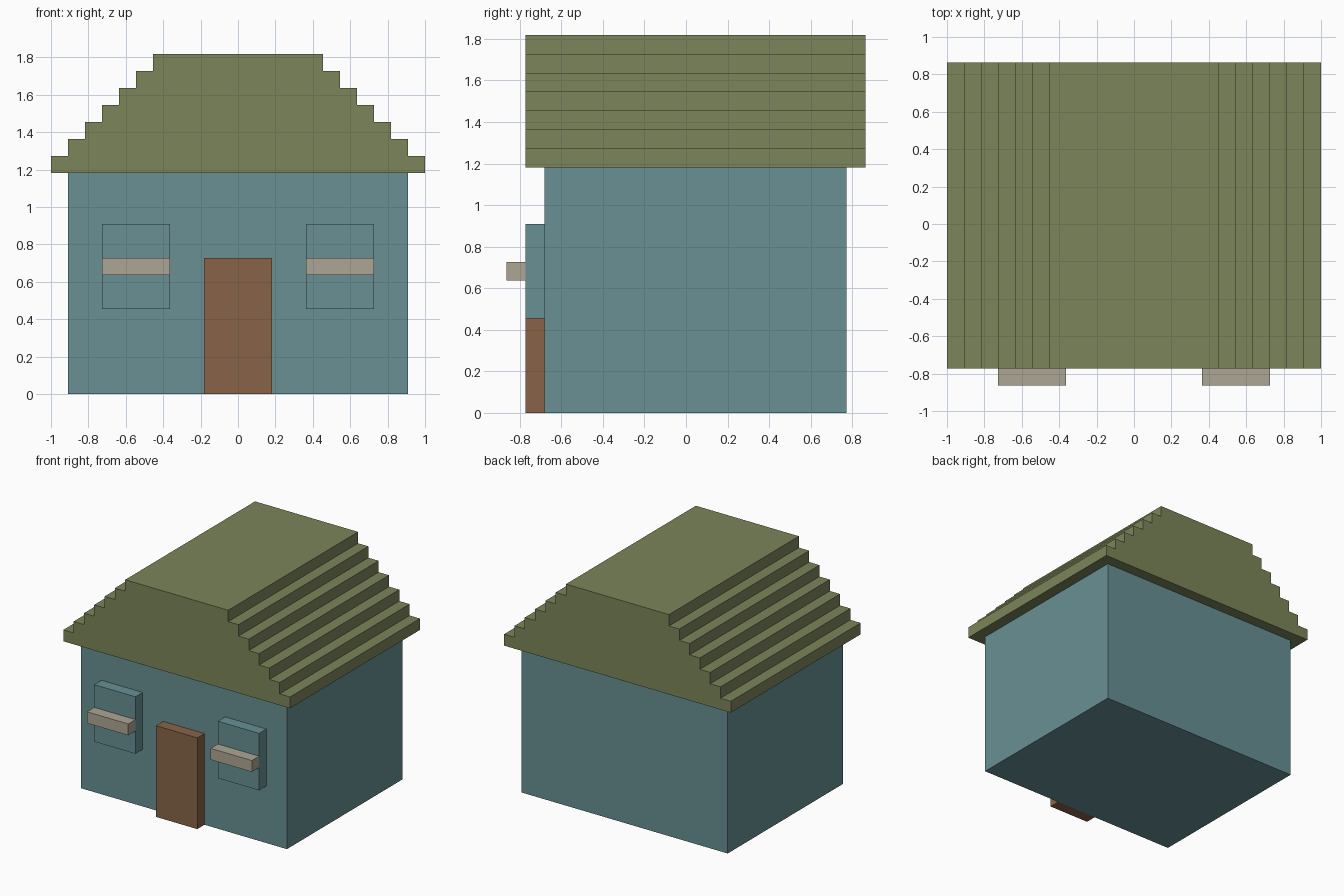
import bpy, bmesh

if "Cube" in bpy.data.objects:
    bpy.data.objects.remove(bpy.data.objects["Cube"])

U = 1 / 11  # one brick unit of the stepped design


def material(name, rgb):
    m = bpy.data.materials.new(name)
    m.diffuse_color = (*[(c / 255) ** 2.2 for c in rgb], 1)
    m.use_nodes = True
    m.node_tree.nodes["Principled BSDF"].inputs["Base Color"].default_value = m.diffuse_color
    return m


def add_object(name, bm, mat):
    bmesh.ops.recalc_face_normals(bm, faces=bm.faces)
    mesh = bpy.data.meshes.new(name)
    bm.to_mesh(mesh)
    bm.free()
    mesh.materials.append(mat)
    obj = bpy.data.objects.new(name, mesh)
    bpy.context.collection.objects.link(obj)
    return obj


def prism(name, profile, y0, y1, mat):
    """Extrude an x/z profile (in units) from y0 to y1."""
    bm = bmesh.new()
    face = bm.faces.new([bm.verts.new((x * U, y0 * U, z * U)) for x, z in profile])
    ext = bmesh.ops.extrude_face_region(bm, geom=[face])
    verts = [v for v in ext["geom"] if isinstance(v, bmesh.types.BMVert)]
    bmesh.ops.translate(bm, verts=verts, vec=(0, (y1 - y0) * U, 0))
    return add_object(name, bm, mat)


def box(name, x0, x1, y0, y1, z0, z1, mat):
    return prism(name, [(x0, z0), (x1, z0), (x1, z1), (x0, z1)], y0, y1, mat)


teal = material("wall_teal", (104, 143, 147))
green = material("roof_green", (123, 132, 90))
brown = material("door_brown", (135, 100, 74))
beige = material("sill_beige", (172, 165, 147))

# House body and door
box("walls", -10, 10, -7.5, 8.5, 0, 13, teal)
box("door", -2, 2, -8.5, -7.5, 0, 8, brown)

# Window panels and the bars across them, on both sides of the door
for side, x0 in (("left", -8), ("right", 4)):
    box(f"window_{side}", x0, x0 + 4, -8.5, -7.5, 5, 10, teal)
    box(f"window_bar_{side}", x0, x0 + 4, -9.5, -8.5, 7, 8, beige)

# Stepped roof: seven courses, each one unit narrower per side
right = [(11 - i, 13 + i + k) for i in range(7) for k in (0, 1)]
left = [(-x, z) for x, z in reversed(right)]
prism("roof", right + left, -8.5, 9.5, green)
